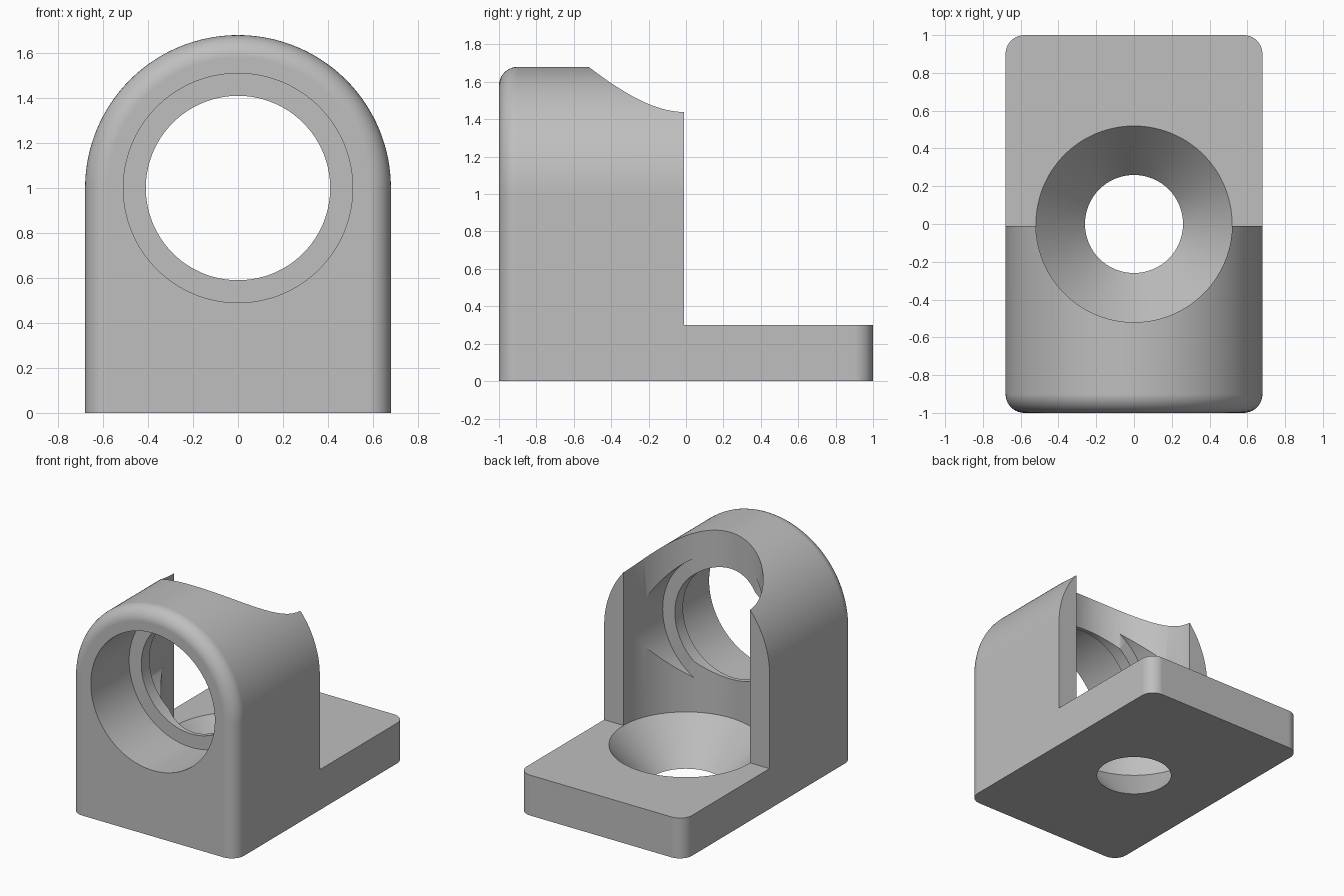
import bpy
import bmesh
from math import pi, sin, cos, radians
from mathutils import Matrix

if "Cube" in bpy.data.objects:
    bpy.data.objects.remove(bpy.data.objects["Cube"], do_unlink=True)

HALF_WIDTH, ARCH_Z, FILLET = 0.68, 1.0, 0.1
BASE_TOP, UPRIGHT_BACK = 0.30, -0.01

grey = bpy.data.materials.new("plain grey")
grey.use_nodes = True
colour = (0.52, 0.52, 0.52, 1)
grey.diffuse_color = colour
grey.node_tree.nodes["Principled BSDF"].inputs["Base Color"].default_value = colour


def make_object(name, bm):
    bmesh.ops.recalc_face_normals(bm, faces=bm.faces)
    mesh = bpy.data.meshes.new(name)
    bm.to_mesh(mesh)
    bm.free()
    mesh.materials.append(grey)
    obj = bpy.data.objects.new(name, mesh)
    bpy.context.collection.objects.link(obj)
    return obj


def loft(name, sections):
    """Join closed sections of equal length and cap both ends."""
    bm = bmesh.new()
    rings = [[bm.verts.new(p) for p in section] for section in sections]
    for a, b in zip(rings, rings[1:]):
        for i in range(len(a)):
            j = (i + 1) % len(a)
            bm.faces.new((a[i], a[j], b[j], b[i]))
    bm.faces.new(rings[0])
    bm.faces.new(rings[-1])
    return make_object(name, bm)


def arch(half, y, steps=80):
    """Straight sides topped by a half circle."""
    curve = [(half * cos(pi * i / steps), y, ARCH_Z + half * sin(pi * i / steps))
             for i in range(steps + 1)]
    return [(half, y, 0)] + curve + [(-half, y, 0)]


def lathe(name, profile, steps=128):
    """Turn (radius, height) points about the z axis."""
    return loft(name, [[(r * cos(2 * pi * i / steps), r * sin(2 * pi * i / steps), h)
                        for i in range(steps)] for r, h in profile])


# Full-length arched block with rounded ends
STEPS = 10
front = []
for i in range(STEPS + 1):
    a = pi / 2 * i / STEPS
    front.append((HALF_WIDTH - FILLET + FILLET * sin(a), -1 + FILLET * (1 - cos(a))))
back = [(half, -y) for half, y in reversed(front)]
bracket = loft("bracket", [arch(half, y) for half, y in front + back])

# Space above the base plate, behind the upright
bm = bmesh.new()
bmesh.ops.create_cube(bm, size=2)
bmesh.ops.translate(bm, verts=bm.verts, vec=(0, 1 + UPRIGHT_BACK, 1 + BASE_TOP))
clearance = make_object("clearance_cutter", bm)

# Countersunk screw hole with head clearance above it
screw_hole = lathe("screw_hole_cutter", [(0.173, -0.1), (0.52, BASE_TOP + 0.001), (0.52, 2)])

# Horizontal bore, with a thin retaining lip part way along
bore = lathe("bore_cutter", [(0.51, -1.2), (0.51, -0.55), (0.41, -0.55),
                             (0.41, -0.455), (0.51, -0.455), (0.51, 0.3)])
bore.data.transform(Matrix.Translation((0, 0, ARCH_Z)) @ Matrix.Rotation(-pi / 2, 4, "X"))

bpy.ops.object.select_all(action="DESELECT")
bracket.select_set(True)
bpy.context.view_layer.objects.active = bracket
for cutter in (clearance, screw_hole, bore):
    cutter.hide_render = True
    cut = bracket.modifiers.new(cutter.name, "BOOLEAN")
    cut.operation = "DIFFERENCE"
    cut.solver = "EXACT"
    cut.object = cutter
    bpy.ops.object.modifier_apply(modifier=cut.name)
    bpy.data.objects.remove(cutter, do_unlink=True)

# Smooth curves, crisp edges and even flat faces
bpy.ops.object.shade_smooth_by_angle(angle=radians(30))
weighted = bracket.modifiers.new("even_normals", "WEIGHTED_NORMAL")
weighted.keep_sharp = True
